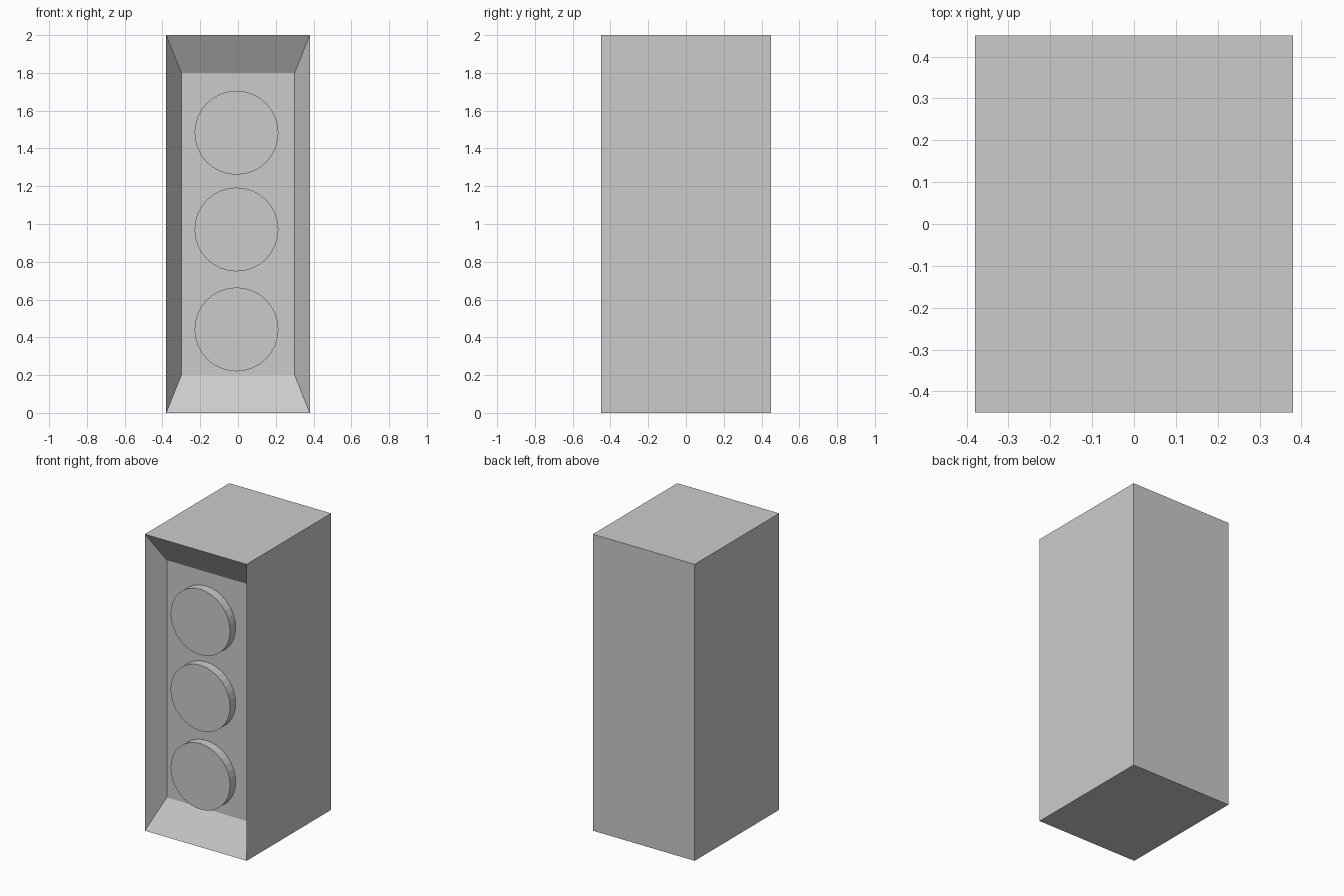
import bpy, bmesh
from math import radians
from mathutils import Matrix

if "Cube" in bpy.data.objects:
    bpy.data.objects.remove(bpy.data.objects["Cube"])

W, D, H = 0.76, 0.90, 2.0
PANEL_Y = -0.33


def add_object(name, bm):
    mesh = bpy.data.meshes.new(name)
    bm.to_mesh(mesh)
    bm.free()
    obj = bpy.data.objects.new(name, mesh)
    bpy.context.collection.objects.link(obj)
    return obj


# Housing: box with a bevelled recess in the front face
bm = bmesh.new()
bmesh.ops.create_cube(bm, size=1, matrix=Matrix.Translation((0, 0, H / 2)) @ Matrix.Diagonal((W, D, H, 1)))
bm.normal_update()
front = min(bm.faces, key=lambda f: f.calc_center_median().y)
bmesh.ops.inset_region(bm, faces=[front], thickness=0.05)
for v in front.verts:
    v.co.x = 0.30 if v.co.x > 0 else -0.30
    v.co.y = PANEL_Y
    v.co.z = 1.80 if v.co.z > 1 else 0.20
add_object("housing", bm)

# Three round lamps on the recessed panel
for name, z in (("top_lamp", 1.483), ("middle_lamp", 0.971), ("bottom_lamp", 0.442)):
    bm = bmesh.new()
    place = Matrix.Translation((-0.008, PANEL_Y - 0.03, z)) @ Matrix.Rotation(radians(90), 4, 'X')
    bmesh.ops.create_cone(bm, cap_ends=True, segments=32, radius1=0.222, radius2=0.222,
                          depth=0.06, matrix=place)
    add_object(name, bm)
